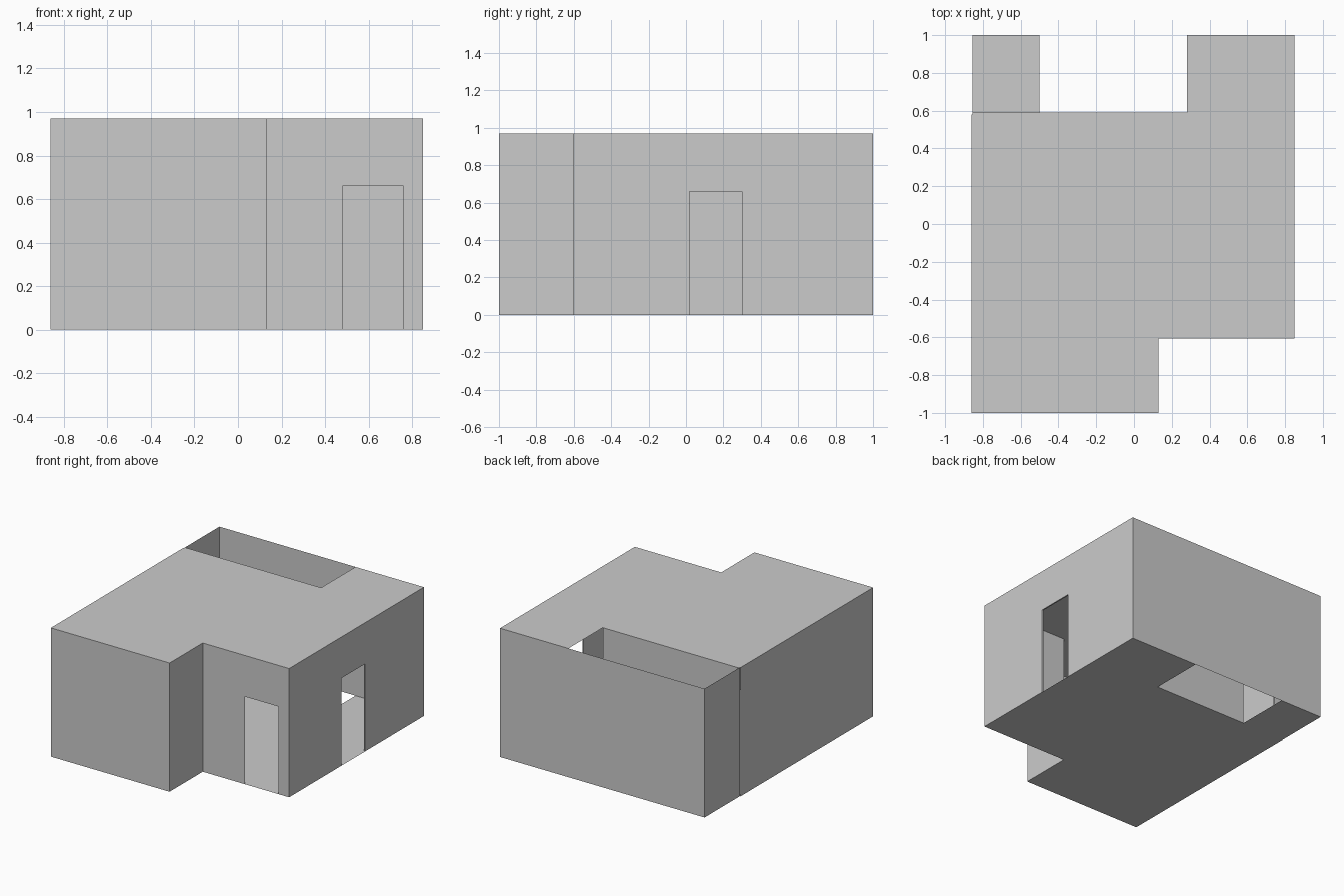
import bpy, bmesh
from mathutils import Vector

if "Cube" in bpy.data.objects:
    bpy.data.objects.remove(bpy.data.objects["Cube"])

H = 0.97        # storey height
DOOR_H = 0.66   # door height
T = 0.01        # thickness of the solid walls


def sheet(name, points, push=None):
    """Flat polygon, optionally extruded along push."""
    bm = bmesh.new()
    face = bm.faces.new([bm.verts.new(p) for p in points])
    if push:
        res = bmesh.ops.extrude_face_region(bm, geom=[face], use_keep_orig=True)
        moved = [v for v in res["geom"] if isinstance(v, bmesh.types.BMVert)]
        bmesh.ops.translate(bm, verts=moved, vec=Vector(push))
        bmesh.ops.recalc_face_normals(bm, faces=bm.faces)
    me = bpy.data.meshes.new(name)
    bm.to_mesh(me)
    bm.free()
    ob = bpy.data.objects.new(name, me)
    bpy.context.collection.objects.link(ob)
    return ob


def wall(name, a, b, door=None, push=None):
    """Upright wall from a to b; door = start and end distance from a."""
    a, b = Vector(a), Vector(b)
    length = (b - a).length
    d = (b - a) / length
    outline = [(0, 0)]
    if door:
        s, e = door
        outline += [(s, 0), (s, DOOR_H), (e, DOOR_H), (e, 0)]
    outline += [(length, 0), (length, H), (0, H)]
    pts = [(a.x + d.x * s, a.y + d.y * s, z) for s, z in outline]
    return sheet(name, pts, push)


# Floor with the stair well cut out at the back
floor_plan = [(-0.86, -1), (0.13, -1), (0.13, -0.605), (0.85, -0.605), (0.85, 1),
              (0.28, 1), (0.28, 0.58), (-0.5, 0.58), (-0.5, 1), (-0.855, 1),
              (-0.855, 0.58), (-0.86, 0.58)]
sheet("floor", [(x, y, 0) for x, y in reversed(floor_plan)])

# Roof, open above the stair well and its landing
roof_plan = floor_plan[:7] + [(-0.86, 0.58)]
sheet("roof", [(x, y, H) for x, y in roof_plan])

# Outer walls
wall("front_wall", (-0.86, -1), (0.13, -1))
wall("recess_side_wall", (0.13, -1), (0.13, -0.605))
wall("recess_front_wall", (0.13, -0.605), (0.85, -0.605), door=(0.35, 0.63))
wall("right_wall", (0.85, -0.605), (0.85, 1), door=(0.625, 0.905), push=(-T, 0, 0))
wall("back_wall", (0.85, 1), (-0.855, 1))
wall("left_wall_back", (-0.855, 1), (-0.855, 0.58))
wall("left_wall_front", (-0.86, 0.58), (-0.86, -1))

# Inner wall facing the stair well, with a door onto the landing
wall("stairwell_wall", (0.28, 0.58), (-0.855, 0.58), door=(0.78, 1.06), push=(0, T, 0))
